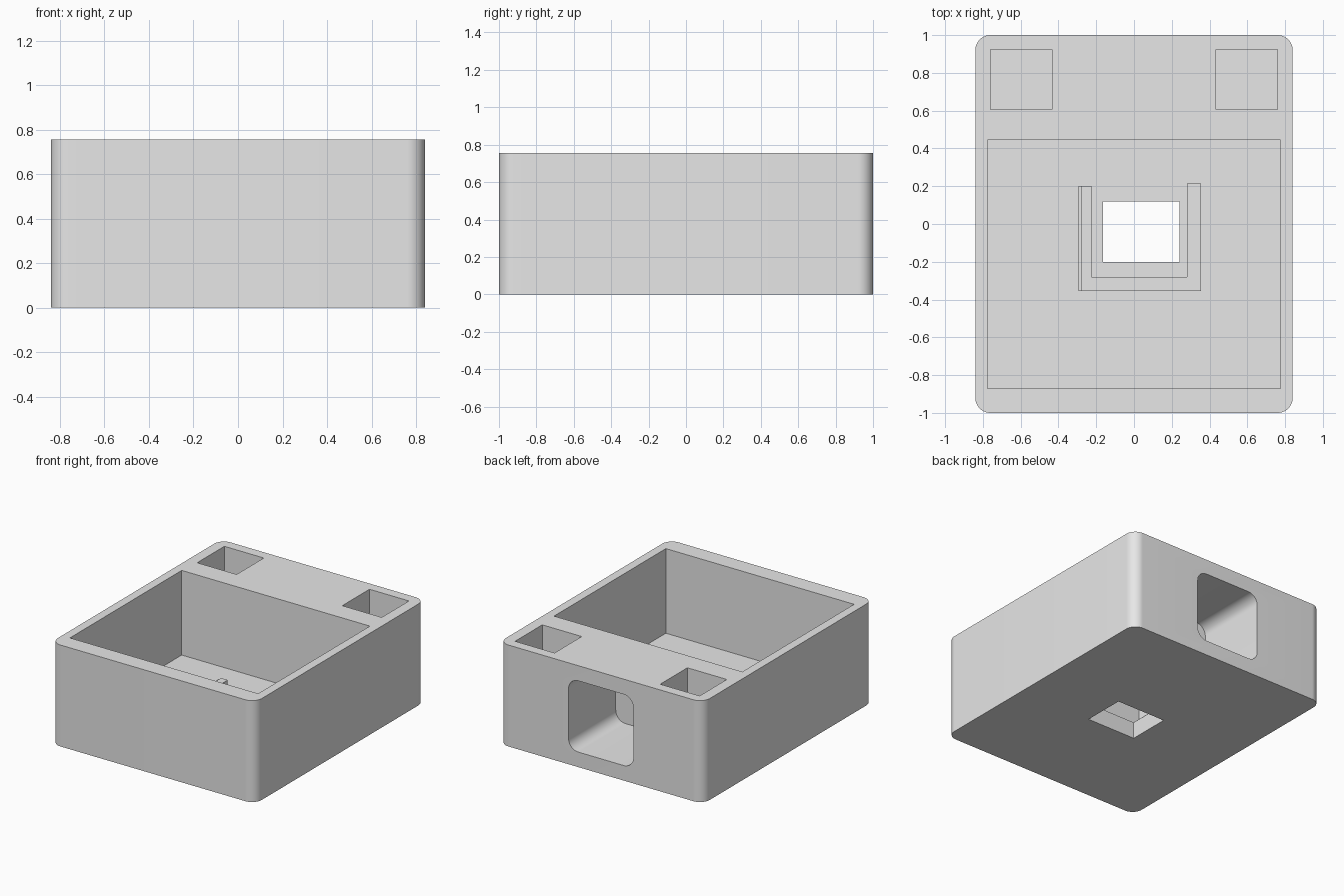
import bpy, bmesh, math
from mathutils import Matrix

cube = bpy.data.objects.get("Cube")
if cube:
    bpy.data.objects.remove(cube, do_unlink=True)

HEIGHT, FLOOR = 0.755, 0.125

grey = bpy.data.materials.new("plain grey")
grey.use_nodes = True
grey.diffuse_color = (0.8, 0.8, 0.8, 1)
grey.node_tree.nodes["Principled BSDF"].inputs["Base Color"].default_value = grey.diffuse_color


def prism(name, outline, low, high, turn=None):
    """Extrude a flat outline from low to high, optionally turned."""
    bm = bmesh.new()
    face = bm.faces.new([bm.verts.new((x, y, low)) for x, y in outline])
    new = bmesh.ops.extrude_face_region(bm, geom=[face])["geom"]
    top = [v for v in new if isinstance(v, bmesh.types.BMVert)]
    bmesh.ops.translate(bm, verts=top, vec=(0, 0, high - low))
    if turn:
        bm.transform(turn)
    bmesh.ops.recalc_face_normals(bm, faces=bm.faces)
    mesh = bpy.data.meshes.new(name)
    bm.to_mesh(mesh)
    bm.free()
    mesh.materials.append(grey)
    obj = bpy.data.objects.new(name, mesh)
    bpy.context.collection.objects.link(obj)
    return obj


def rect(x0, x1, y0, y1):
    return [(x0, y0), (x1, y0), (x1, y1), (x0, y1)]


def rounded(x0, x1, y0, y1, r, steps=14):
    corners = [(x1 - r, y1 - r), (x0 + r, y1 - r), (x0 + r, y0 + r), (x1 - r, y0 + r)]
    points = []
    for i, (cx, cy) in enumerate(corners):
        for s in range(steps + 1):
            a = math.pi / 2 * (i + s / steps)
            points.append((cx + r * math.cos(a), cy + r * math.sin(a)))
    return points


def activate(obj):
    bpy.ops.object.select_all(action="DESELECT")
    obj.select_set(True)
    bpy.context.view_layer.objects.active = obj


# Block with rounded upright corners
body = prism("case_body", rounded(-0.84, 0.84, -1, 1, 0.08), 0, HEIGHT)

# Main cavity, two corner pockets, floor window and rear tunnel
cutters = [
    prism("cavity_cutter", rect(-0.775, 0.775, -0.87, 0.445), FLOOR, 1),
    prism("window_cutter", rect(-0.165, 0.24, -0.2, 0.12), -0.1, 0.3),
]
for x0, x1 in ((-0.76, -0.435), (0.435, 0.76)):
    cutters.append(prism("pocket_cutter", rect(x0, x1, 0.605, 0.925), FLOOR, 1))
stand_up = Matrix.Rotation(math.pi / 2, 4, "X")
cutters.append(prism("tunnel_cutter", rounded(-0.267, 0.267, 0.112, 0.642, 0.08),
                     -1.1, -0.445, stand_up))

activate(body)
for cutter in cutters:
    cutter.hide_render = True
    mod = body.modifiers.new("cut", "BOOLEAN")
    mod.operation, mod.solver, mod.object = "DIFFERENCE", "EXACT", cutter
    bpy.ops.object.modifier_apply(modifier=mod.name)
for cutter in cutters:
    bpy.data.objects.remove(cutter, do_unlink=True)
activate(body)
bpy.ops.object.shade_smooth_by_angle(angle=math.radians(30))

# U-shaped rail on the cavity floor, with a thin step along its outer side
rail = [(-0.28, -0.355), (0.355, -0.355), (0.355, 0.215), (0.28, 0.215),
        (0.28, -0.28), (-0.225, -0.28), (-0.225, 0.2), (-0.28, 0.2)]
prism("floor_rail", rail, FLOOR - 0.02, 0.18)
prism("rail_step", rect(-0.295, -0.28, -0.355, 0.2), FLOOR - 0.02, 0.17)
